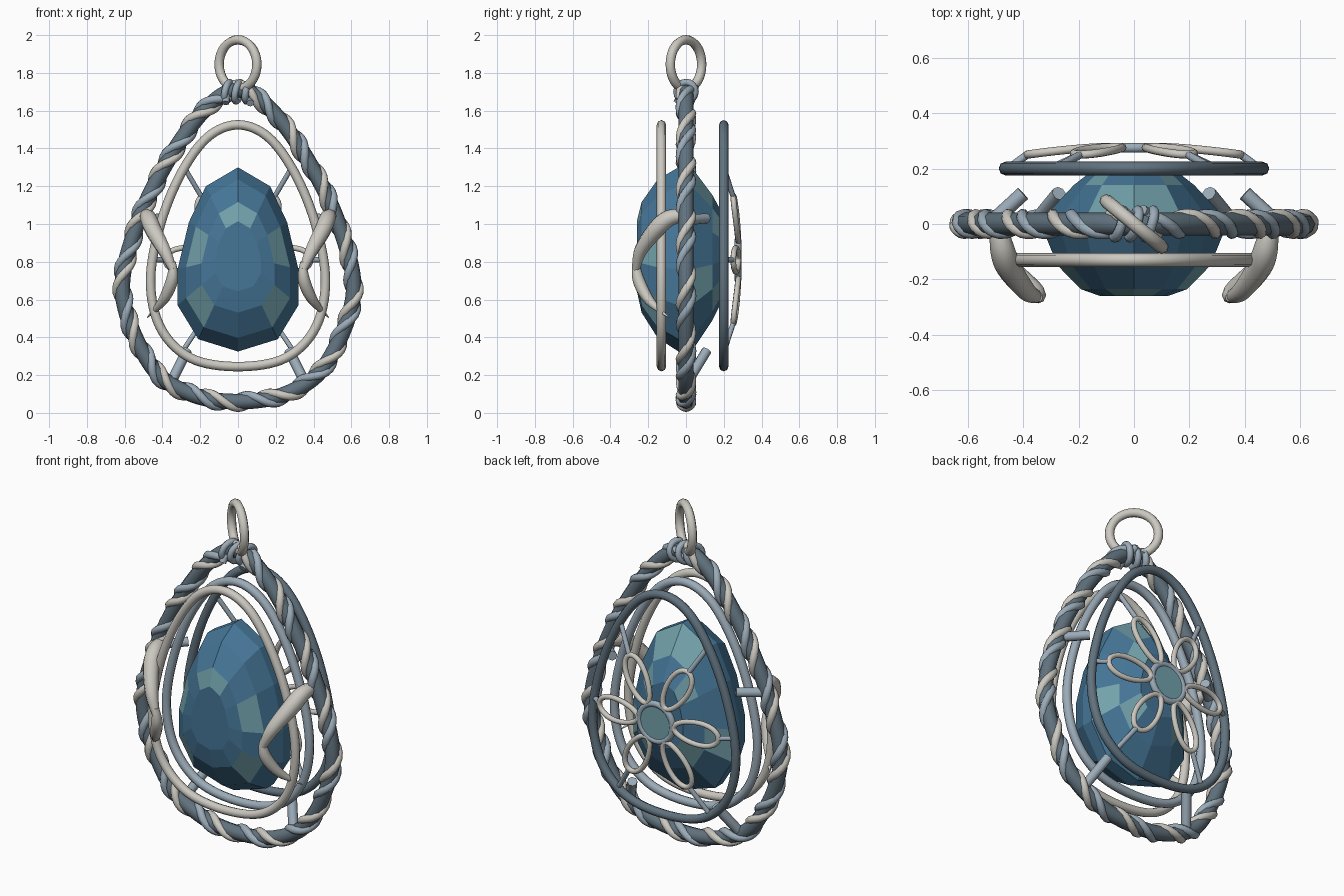
import bpy, bmesh, math
from mathutils import Vector

cube = bpy.data.objects.get("Cube")
if cube:
    bpy.data.objects.remove(cube, do_unlink=True)


def material(name, red, green, blue):
    mat = bpy.data.materials.new(name)
    mat.use_nodes = True
    mat.diffuse_color = (red, green, blue, 1)
    shader = next(n for n in mat.node_tree.nodes if n.type == 'BSDF_PRINCIPLED')
    shader.inputs["Base Color"].default_value = (red, green, blue, 1)
    return mat


silver = material("warm silver", .60, .58, .53)
steel = material("pale steel", .33, .41, .48)
pewter = material("dark pewter", .12, .17, .21)
gem_blue = material("gem blue", .06, .18, .31)
gem_aqua = material("gem aqua", .17, .36, .41)


def smooth_path(points, closed, steps):
    """Catmull-Rom samples; works on vectors of any size."""
    pts = [Vector(p) for p in points]
    count = len(pts)
    get = (lambda i: pts[i % count]) if closed else (lambda i: pts[max(0, min(count - 1, i))])
    out = []
    for i in range(count if closed else count - 1):
        a, b, c, d = (get(i + k) for k in (-1, 0, 1, 2))
        for s in range(steps):
            t = s / steps
            out.append((b * 2 + (c - a) * t + (a * 2 - b * 5 + c * 4 - d) * t ** 2
                        + (b * 3 - a - c * 3 + d) * t ** 3) * .5)
    if not closed:
        out.append(pts[-1])
    return out


def mirrored_outline(half):
    """Closed loop from the right half of an outline running top to bottom."""
    return list(half) + [(-x, z) for x, z in half[-2:0:-1]]


def tube(name, points, radius, mat, closed=False, scales=None):
    """Round tube swept along points, turned into a mesh."""
    curve = bpy.data.curves.new(name, 'CURVE')
    curve.dimensions = '3D'
    curve.bevel_depth = radius
    curve.bevel_resolution = 2
    curve.use_fill_caps = True
    spline = curve.splines.new('POLY')
    spline.points.add(len(points) - 1)
    for i, p in enumerate(points):
        spline.points[i].co = (p[0], p[1], p[2], 1)
        spline.points[i].radius = scales[i] if scales else 1
    spline.use_cyclic_u = closed
    obj = bpy.data.objects.new(name, curve)
    bpy.context.collection.objects.link(obj)
    bpy.ops.object.select_all(action='DESELECT')
    obj.select_set(True)
    bpy.context.view_layer.objects.active = obj
    bpy.ops.object.convert(target='MESH')
    obj = bpy.context.view_layer.objects.active
    obj.data.materials.clear()
    obj.data.materials.append(mat)
    bpy.ops.object.shade_smooth_by_angle(angle=math.radians(50))
    return obj


def circle(center, radius, u, v, count=32):
    center, u, v = Vector(center), Vector(u).normalized(), Vector(v).normalized()
    return [center + (u * math.cos(a) + v * math.sin(a)) * radius
            for a in (math.tau * i / count for i in range(count))]


# Twisted rope frame: a dark core with two strands wound around it
rope_half = [(0, 1.71), (.18, 1.60), (.38, 1.32), (.54, .98),
             (.61, .62), (.46, .25), (.25, .1), (0, .06)]
rope = [Vector((p[0], 0, p[1])) for p in smooth_path(mirrored_outline(rope_half), True, 16)]
tube("rope_core", rope, .041, pewter, True)
lengths = [(rope[(i + 1) % len(rope)] - p).length for i, p in enumerate(rope)]
total = sum(lengths)
across = Vector((0, 1, 0))
for name, mat, phase in (("rope_strand_silver", silver, 0), ("rope_strand_steel", steel, 2.2)):
    strand, travelled = [], 0
    for i, p in enumerate(rope):
        tangent = (rope[(i + 1) % len(rope)] - rope[i - 1]).normalized()
        normal = tangent.cross(across)
        angle = phase - math.tau * 14 * travelled / total
        strand.append(p + (normal * math.cos(angle) + across * math.sin(angle)) * .033)
        travelled += lengths[i]
    tube(name, strand, .022, mat, True)

# Three smooth drop-shaped rings, front to back
ring_half = [(0, 1.525), (.16, 1.46), (.30, 1.27), (.41, 1.0),
             (.463, .70), (.41, .45), (.25, .29), (0, .245)]
ring = smooth_path(mirrored_outline(ring_half), True, 8)
for name, y, mat in (("front_ring", -.13, silver), ("middle_ring", 0, steel),
                     ("back_ring", .2, pewter)):
    tube(name, [(p[0], y, p[1]) for p in ring], .025, mat, True)

# Hanging loop, turned about the vertical
tube("hanging_loop", circle((0, 0, 1.845), .13, (.77, -.64, 0), (0, 0, 1)), .025, silver, True)

# Wire wraps and loose ends at the top of the rope
for i, x in enumerate((-.055, 0, .055)):
    tube(f"top_wrap_{i}", circle((x, 0, 1.70), .052, (.3, 1, 0), (.2, 0, 1), 16), .018, steel, True)
for side in (-1, 1):
    tail = [(side * .03, .05, 1.73), (side * .06, .02 * side, 1.68), (side * .065, -.05, 1.64)]
    tube(f"wrap_end_{side}", smooth_path(tail, False, 5), .02, steel)

# Faceted drop gem: outline loops scaled towards the table and the back
gem_half = [(0, 1.30), (.17, 1.2), (.26, 1.01), (.32, .76), (.32, .57), (.21, .39), (0, .325)]
outline = mirrored_outline(gem_half)
levels = [(-.26, .38), (-.235, .60), (-.15, .86), (-.04, 1), (.03, 1), (.14, .68), (.21, .40)]
bm = bmesh.new()
loops = [[bm.verts.new((x * s, y, .84 + (z - .84) * s)) for x, z in outline] for y, s in levels]
bm.faces.new(loops[0])
bm.faces.new(loops[-1])
# Pale facets in each band, mirrored left and right
pale = {0: {0}, 1: {2, 4}, 4: {0, 3}, 5: {1, 4}}
size = len(outline)
for band in range(len(loops) - 1):
    for i in range(size):
        j = (i + 1) % size
        face = bm.faces.new((loops[band][i], loops[band][j],
                             loops[band + 1][j], loops[band + 1][i]))
        if min(i, size - 1 - i) in pale.get(band, ()):
            face.material_index = 1
bmesh.ops.recalc_face_normals(bm, faces=bm.faces)
mesh = bpy.data.meshes.new("gem")
bm.to_mesh(mesh)
bm.free()
mesh.materials.append(gem_blue)
mesh.materials.append(gem_aqua)
bpy.context.collection.objects.link(bpy.data.objects.new("gem", mesh))

# Six-petal wire flower on the back
flower_z = .81


def on_flower(along, side, angle):
    """Point on the gently domed flower surface."""
    x = along * math.cos(angle) - side * math.sin(angle)
    z = along * math.sin(angle) + side * math.cos(angle)
    return (x, .28 - .2 * (x * x + z * z), flower_z + z)


for k in range(6):
    angle = math.tau * k / 6
    petal = []
    for i in range(28):
        u = math.tau * i / 28
        along = .25 - .135 * math.cos(u)
        petal.append(on_flower(along, .075 * math.sin(u) * (.6 + along), angle))
    tube(f"petal_{k}", petal, .015, silver, True)
    # Thin bar from the petal tip out to the nearest part of the back ring
    tip = Vector(on_flower(.385, 0, angle))
    end = min((Vector((p[0], .2, p[1])) for p in ring),
              key=lambda q: (q - tip).length + (0 if q.x * tip.x > 0 else 1)
              - .75 * (q - tip).normalized().dot(Vector((math.cos(angle), 0, math.sin(angle)))))
    tube(f"petal_bar_{k}", [tip, end], .014, steel)

tube("flower_rim", circle((0, .275, flower_z), .108, (1, 0, 0), (0, 0, 1)), .018, steel, True)
bpy.ops.mesh.primitive_cylinder_add(vertices=32, radius=.105, depth=.02,
                                    location=(0, .275, flower_z), rotation=(math.pi / 2, 0, 0))
disc = bpy.context.object
disc.name = "flower_centre"
disc.data.materials.append(gem_aqua)

for side, word in ((1, "left"), (-1, "right")):
    # Short thick struts from the rope inward
    tube(f"upper_strut_{word}", [(side * .52, 0, 1.02), (side * .40, .11, 1.03)], .027, steel)
    tube(f"lower_strut_{word}", [(side * .36, 0, .15), (side * .27, .11, .33)], .027, steel)
    # Curved leaf prongs reaching forward: x, y, z, radius
    upper = [(.49, .0, 1.05, .03), (.475, -.09, 1.03, .044), (.45, -.16, .97, .046),
             (.39, -.24, .86, .036), (.345, -.265, .76, .022)]
    lower = [(.345, -.265, .80, .016), (.35, -.25, .70, .032),
             (.40, -.19, .59, .026), (.48, -.09, .505, .002)]
    for name, points in (("upper", upper), ("lower", lower)):
        path = smooth_path(points, False, 5)
        tube(f"{name}_leaf_{word}", [(p[0] * side, p[1], p[2]) for p in path], 1, silver,
             scales=[max(p[3], .002) for p in path])
